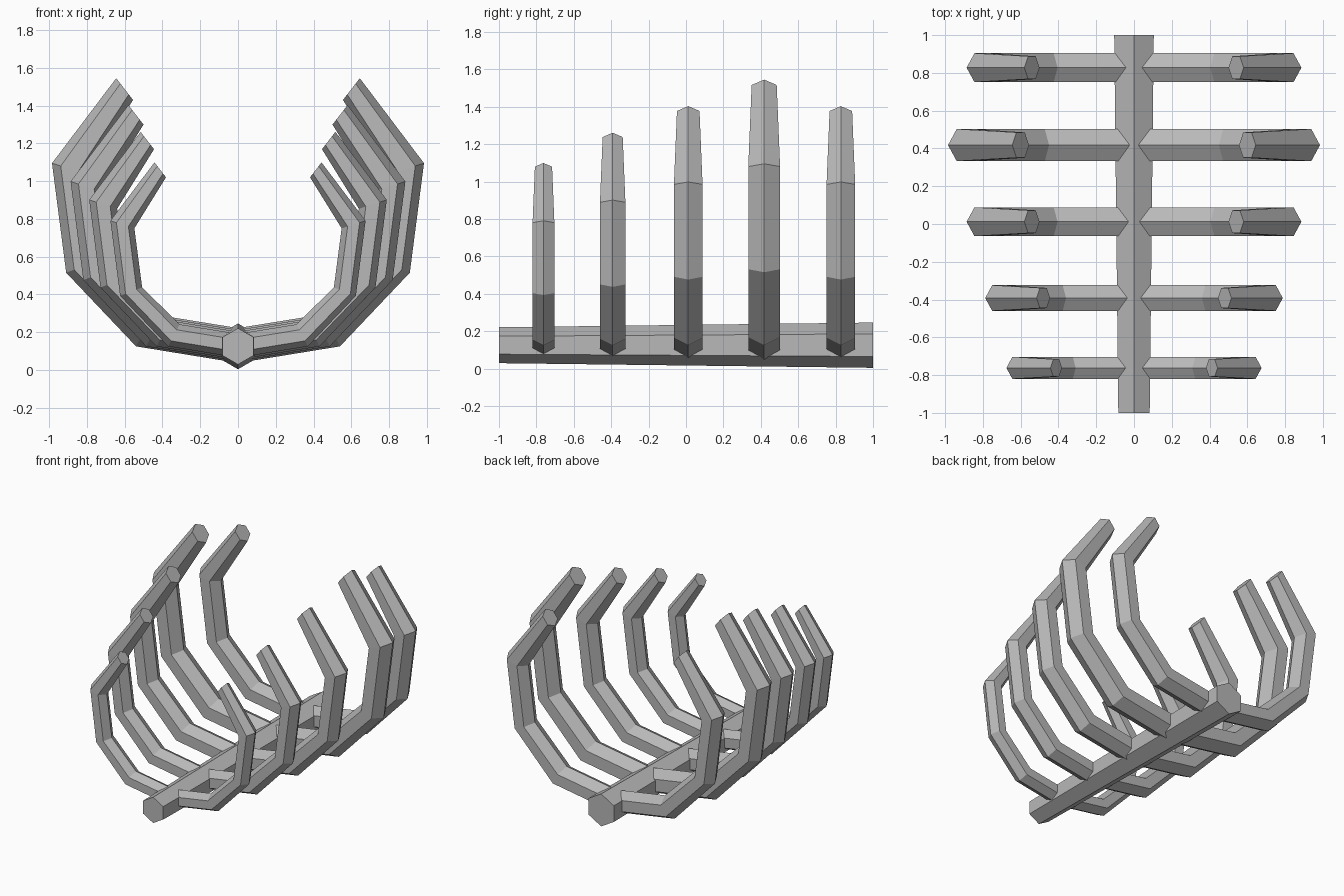
import bpy
import bmesh
import math

cube = bpy.data.objects.get("Cube")
if cube:
    bpy.data.objects.remove(cube, do_unlink=True)

# Single bone colour
bone = bpy.data.materials.new("Bone grey")
bone.use_nodes = True
colour = (0.48, 0.48, 0.48, 1)
bone.diffuse_color = colour
bone.node_tree.nodes["Principled BSDF"].inputs["Base Color"].default_value = colour

AXIS_Z = 0.125


def loft(name, rings, cap_start=True):
    """Skin a list of closed rings into a flat-shaded tube."""
    bm = bmesh.new()
    loops = [[bm.verts.new(p) for p in ring] for ring in rings]
    count = len(loops[0])
    for a, b in zip(loops, loops[1:]):
        for i in range(count):
            j = (i + 1) % count
            bm.faces.new((a[i], a[j], b[j], b[i]))
    bm.faces.new(loops[-1])
    if cap_start:
        bm.faces.new(loops[0][::-1])
    bmesh.ops.recalc_face_normals(bm, faces=bm.faces)
    mesh = bpy.data.meshes.new(name)
    bm.to_mesh(mesh)
    bm.free()
    mesh.materials.append(bone)
    obj = bpy.data.objects.new(name, mesh)
    bpy.context.collection.objects.link(obj)
    return obj


def hexagon(outer, inner, y, half_width):
    """Hexagon with corners at the outer and inner (x, z) points, flat in y."""
    mid = [(o + i) / 2 for o, i in zip(outer, inner)]
    axis = [(o - i) / 2 for o, i in zip(outer, inner)]
    ring = []
    for k in range(6):
        angle = math.radians(60 * k)
        c = math.cos(angle)
        side = math.sin(angle) / math.sin(math.radians(60))
        ring.append((mid[0] + c * axis[0], y + side * half_width, mid[1] + c * axis[1]))
    return ring


# Spine: six-sided bar growing thicker towards the back
spine_rings = []
for y, radius in ((-1, 0.096), (1, 0.121)):
    angles = [math.radians(90 + 60 * k) for k in range(6)]
    spine_rings.append([(radius * math.cos(a), y, AXIS_Z + radius * math.sin(a)) for a in angles])
loft("spine", spine_rings)

# Rib profile: outer point, inner point (x, z), half width
PROFILE = [
    ((0, 0.037), (0, 0.222), 0.085),
    ((0.54, 0.125), (0.45, 0.295), 0.085),
    ((0.91, 0.515), (0.74, 0.58), 0.085),
    ((0.985, 1.095), (0.80, 1.036), 0.085),
    ((0.645, 1.545), (0.556, 1.43), 0.067),
]

# Rib pairs: each is the profile scaled about the spine axis, then mirrored
RIBS = [(-0.762, 0.686), (-0.392, 0.8), (0.012, 0.9), (0.418, 1.0), (0.828, 0.9)]
for number, (y, s) in enumerate(RIBS, 1):
    def scaled(p):
        return (p[0] * s, AXIS_Z + (p[1] - AXIS_Z) * s)
    rings = [hexagon(scaled(o), scaled(i), y, w * s) for o, i, w in PROFILE]
    rib = loft(f"rib_pair_{number}", rings, cap_start=False)
    mirror = rib.modifiers.new("Mirror", "MIRROR")
    mirror.use_axis = (True, False, False)
    mirror.use_clip = True
